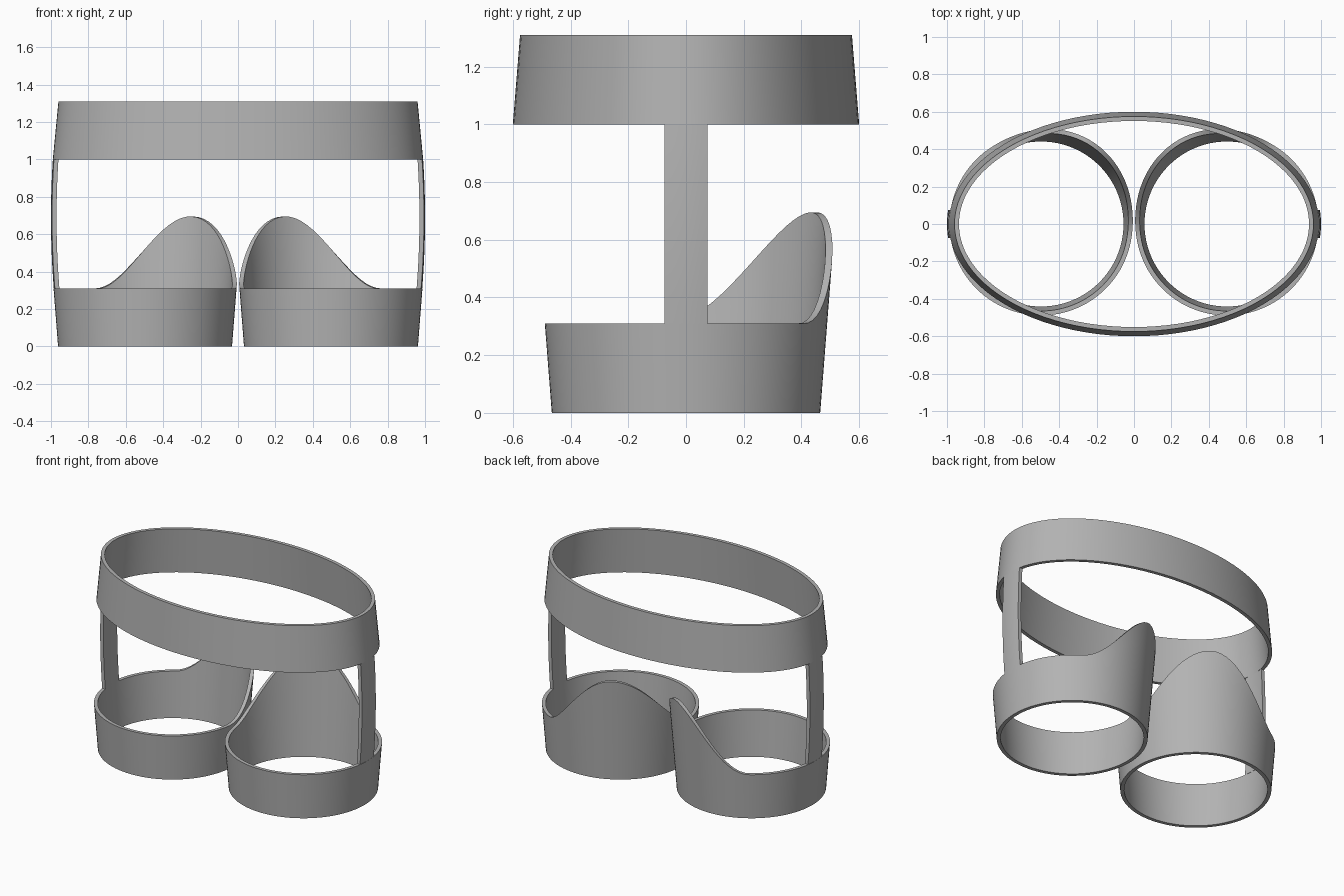
import bpy, bmesh
from math import sin, cos, pi, radians, degrees

if "Cube" in bpy.data.objects:
    bpy.data.objects.remove(bpy.data.objects["Cube"])

grey = bpy.data.materials.new("plain_grey")
grey.use_nodes = True
colour = (0.45, 0.45, 0.45, 1)
grey.diffuse_color = colour
grey.node_tree.nodes["Principled BSDF"].inputs["Base Color"].default_value = colour

SEGMENTS = 96
WALL = 0.024
CUFF_TOP = 0.31
RING_BOTTOM, RING_TOP = 1.0, 1.31


def sheet(name, columns, rows, point, closed):
    """Thick walled sheet; point(column, row, inset) gives a position."""
    bm = bmesh.new()
    skins = [[[bm.verts.new(point(i, j, inset)) for j in range(rows + 1)]
              for i in range(columns if closed else columns + 1)]
             for inset in (0, WALL)]
    outer, inner = skins
    count = len(outer)
    for i in range(columns):
        k = (i + 1) % count
        for j in range(rows):
            bm.faces.new((outer[i][j], outer[k][j], outer[k][j + 1], outer[i][j + 1]))
            bm.faces.new((inner[i][j], inner[i][j + 1], inner[k][j + 1], inner[k][j]))
        for j in (0, rows):
            bm.faces.new((outer[i][j], inner[i][j], inner[k][j], outer[k][j]))
    if not closed:
        for i in (0, columns):
            for j in range(rows):
                bm.faces.new((outer[i][j], outer[i][j + 1], inner[i][j + 1], inner[i][j]))
    bmesh.ops.recalc_face_normals(bm, faces=bm.faces)
    mesh = bpy.data.meshes.new(name)
    bm.to_mesh(mesh)
    bm.free()
    mesh.materials.append(grey)
    obj = bpy.data.objects.new(name, mesh)
    bpy.context.collection.objects.link(obj)
    bpy.ops.object.select_all(action="DESELECT")
    obj.select_set(True)
    bpy.context.view_layer.objects.active = obj
    bpy.ops.object.shade_smooth_by_angle(angle=radians(35))
    return obj


# Tapered oval ring at the top
def ring_point(i, j, inset):
    a = 2 * pi * i / SEGMENTS
    return ((0.99 - 0.03 * j - inset) * cos(a),
            (0.60 - 0.025 * j - inset) * sin(a),
            RING_TOP if j else RING_BOTTOM)


sheet("upper_ring", SEGMENTS, 1, ring_point, True)


# Cuff rim rises in a smooth hump on the inner back side
def rim_height(angle):
    offset = (degrees(angle) - 61 + 180) % 360 - 180
    t = min(abs(offset) / (62 if offset > 0 else 70), 1)
    return CUFF_TOP + 0.385 * (0.5 + 0.5 * cos(pi * t))


CUFF_ROWS = 6
for side, label in ((1, "left"), (-1, "right")):
    def cuff_point(i, j, inset):
        a = 2 * pi * i / SEGMENTS
        z = rim_height(a) * j / CUFF_ROWS
        r = 0.465 + 0.078 * z - inset
        return (side * (0.497 - r * cos(a)), r * sin(a), z)

    sheet(label + "_leg_cuff", SEGMENTS, CUFF_ROWS, cuff_point, True)

    # Gently bowed strap joining the cuff to the ring
    def strap_point(i, j, inset):
        y = i / 6 * 2 - 1
        t = j / 10
        x = 0.985 + 0.005 * t + 0.05 * t * (1 - t) - 0.006 * y * y - inset
        return (side * x, 0.075 * y, CUFF_TOP + (RING_BOTTOM - CUFF_TOP) * t)

    sheet(label + "_side_strap", 6, 10, strap_point, False)
